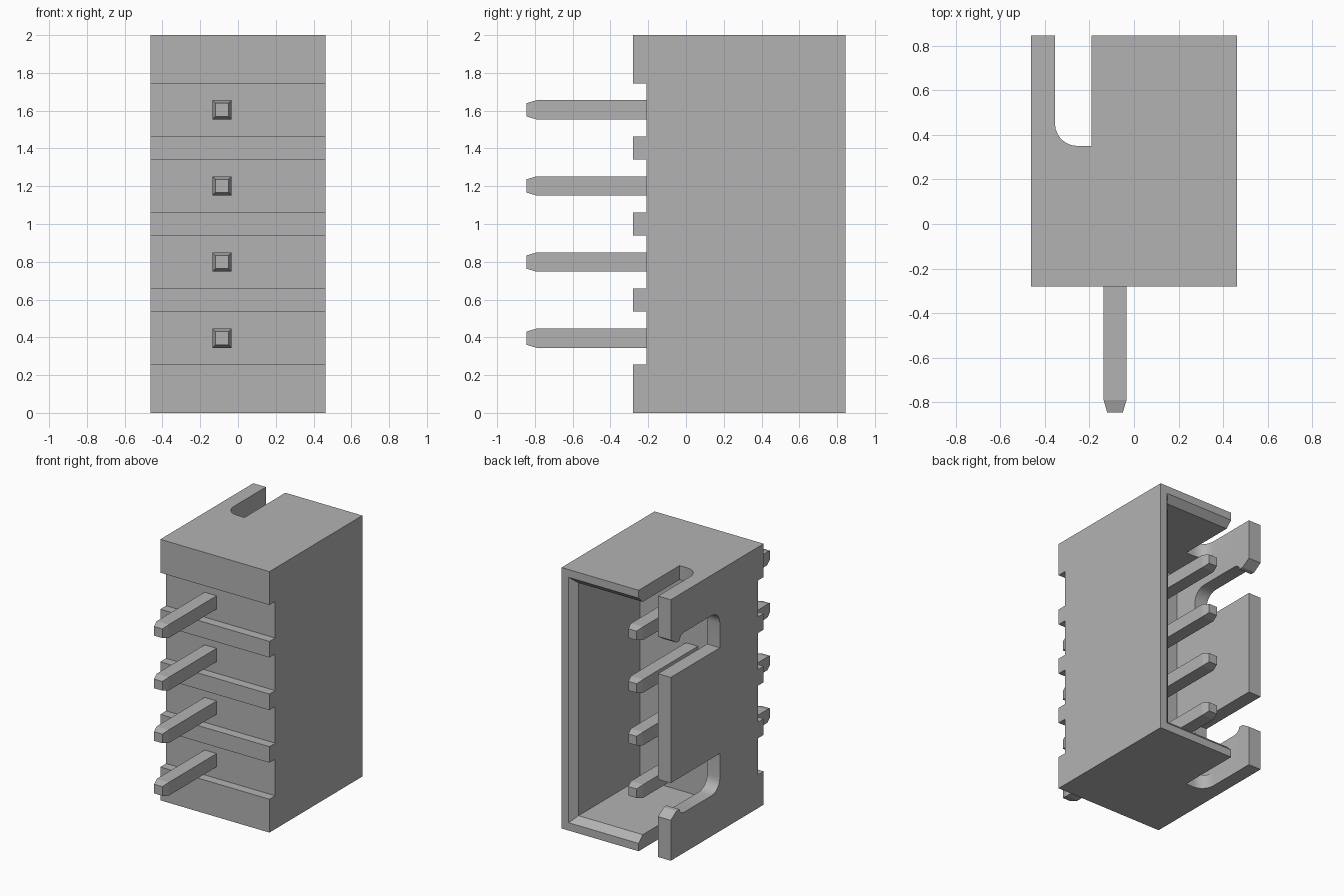
import bpy, bmesh, math
from mathutils import Vector

cube = bpy.data.objects.get("Cube")
if cube:
    bpy.data.objects.remove(cube, do_unlink=True)

grey = bpy.data.materials.new("plain grey")
grey.use_nodes = True
COLOUR = (0.45, 0.45, 0.45, 1)
grey.diffuse_color = COLOUR
grey.node_tree.nodes["Principled BSDF"].inputs["Base Color"].default_value = COLOUR


def finish(name, bm):
    bmesh.ops.recalc_face_normals(bm, faces=bm.faces)
    mesh = bpy.data.meshes.new(name)
    bm.to_mesh(mesh)
    bm.free()
    mesh.materials.append(grey)
    obj = bpy.data.objects.new(name, mesh)
    bpy.context.collection.objects.link(obj)
    return obj


def loft(name, rings):
    """Closed solid through rings that have equal point counts."""
    bm = bmesh.new()
    loops = [[bm.verts.new(p) for p in ring] for ring in rings]
    n = len(loops[0])
    for a, b in zip(loops, loops[1:]):
        for i in range(n):
            j = (i + 1) % n
            bm.faces.new((a[i], a[j], b[j], b[i]))
    bm.faces.new(loops[0])
    bm.faces.new(loops[-1])
    return finish(name, bm)


def rect(x0, x1, z0, z1, y):
    return [(x0, y, z0), (x1, y, z0), (x1, y, z1), (x0, y, z1)]


def box(name, x0, x1, y0, y1, z0, z1):
    return loft(name, [rect(x0, x1, z0, z1, y) for y in (y0, y1)])


def arc(cx, cy, r, start, end, steps=6):
    angles = [math.radians(start + (end - start) * i / steps) for i in range(steps + 1)]
    return [(cx + r * math.cos(a), cy + r * math.sin(a)) for a in angles]


def cut(target, cutter):
    cutter.hide_render = True
    mod = target.modifiers.new("cut", "BOOLEAN")
    mod.operation = "DIFFERENCE"
    mod.solver = "EXACT"
    mod.object = cutter
    bpy.context.view_layer.objects.active = target
    bpy.ops.object.modifier_apply(modifier=mod.name)
    bpy.data.objects.remove(cutter, do_unlink=True)


# Main dimensions
X0, X1, FRONT, BACK, TOP = -0.4625, 0.4625, -0.28, 0.845, 2.0
WALL, LIP, FLOOR, OUT = 0.108, 0.06, 0.05, 1.0
PIN_X = -0.085
levels = [TOP / 2 + (i - 1.5) * 0.403 for i in range(4)]

housing = box("housing", X0, X1, FRONT, BACK, 0, TOP)

# Grooves across the front around each pin
for z in levels:
    cut(housing, box("groove", -OUT, OUT, -OUT, FRONT + 0.07, z - 0.14, z + 0.14))

# Open cavity with a chamfered lip on three sides
inner = X0 + WALL
cut(housing, loft("cavity", [
    rect(inner, X1 - WALL, WALL, TOP - WALL, FLOOR),
    rect(inner, X1 - WALL, WALL, TOP - WALL, BACK - 0.05),
    rect(inner, X1 - LIP, LIP, TOP - LIP, BACK),
    rect(inner, X1 - LIP, LIP, TOP - LIP, OUT)]))

# Key slot through both end walls, with one rounded corner
slot = [(-0.19, OUT), (inner, OUT)] + arc(inner + 0.1, 0.45, 0.1, 180, 270) + [(-0.19, 0.35)]
cut(housing, loft("key_slot", [[(x, y, z) for x, y in slot] for z in (-0.1, TOP + 0.1)]))

# Hooked notches in the side wall, mirrored about mid height
notch = [(OUT, 0.595), (0.25, 0.595)] + arc(0.35, 0.41, 0.1, 180, 270)
notch += arc(0.69, 0.36, 0.05, 270, 360, 3)[:-1]
notch += [(0.74, 0.355), (0.775, 0.355), (BACK, 0.31), (OUT, 0.31)]
for flip in (False, True):
    cut(housing, loft("notch", [[(x, y, TOP - z if flip else z) for y, z in notch]
                                for x in (-0.6, inner + 0.05)]))

# Square pins with tapered tips
pins = []
for i, z in enumerate(levels):
    stations = ((-0.845, 0.035), (-0.79, 0.051), (0.715, 0.051), (0.77, 0.035))
    pins.append(loft(f"pin_{i + 1}", [
        rect(PIN_X - h, PIN_X + h, z - h, z + h, y) for y, h in stations]))

# Smooth the rounded corners only
bpy.ops.object.select_all(action="DESELECT")
housing.select_set(True)
bpy.context.view_layer.objects.active = housing
bpy.ops.object.shade_smooth_by_angle(angle=math.radians(25))
